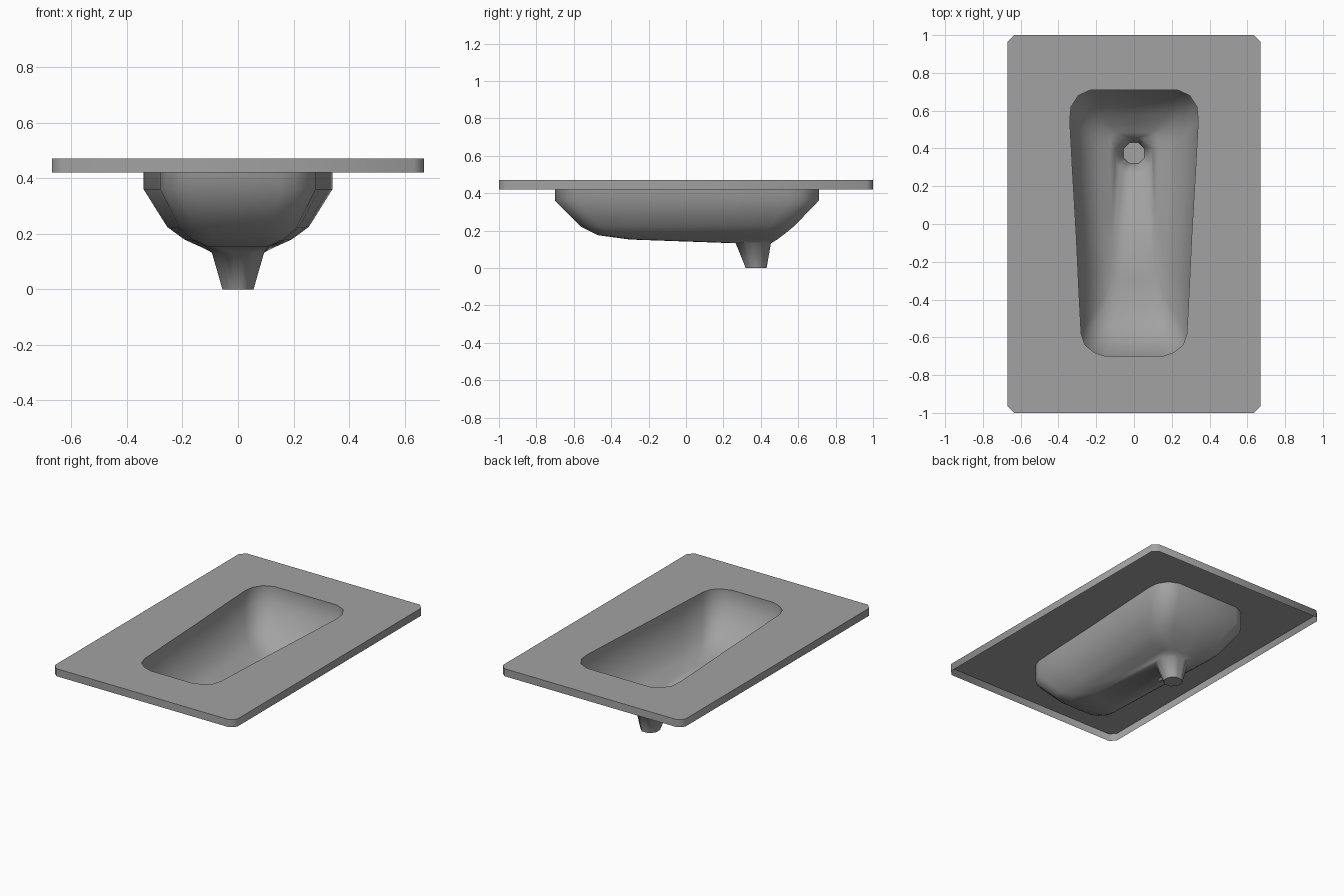
import bpy, bmesh, math

if "Cube" in bpy.data.objects:
    bpy.data.objects.remove(bpy.data.objects["Cube"])

grey = bpy.data.materials.new("dark_grey")
grey.diffuse_color = (.36, .36, .36, 1)
grey.use_nodes = True
grey.node_tree.nodes["Principled BSDF"].inputs["Base Color"].default_value = grey.diffuse_color

def finish(name, bm, angle):
    me = bpy.data.meshes.new(name)
    bm.to_mesh(me)
    bm.free()
    me.materials.append(grey)
    ob = bpy.data.objects.new(name, me)
    bpy.context.collection.objects.link(ob)
    bpy.ops.object.select_all(action='DESELECT')
    ob.select_set(True)
    bpy.context.view_layer.objects.active = ob
    bpy.ops.object.shade_smooth_by_angle(angle=math.radians(angle))
    return ob

def mirrored(half):
    # closed counter-clockwise loop from a right half that starts and ends on x = 0
    return half + [(-p[0], *p[1:]) for p in half[-2:0:-1]]

def loop(bm, pts):
    vs = [bm.verts.new(p) for p in pts]
    es = [bm.edges.new((vs[i - 1], vs[i])) for i in range(len(vs))]
    return vs, es

def bridge(bm, upper, lower, inward):
    n = len(upper)
    for i in range(n):
        j = (i + 1) % n
        q = (upper[i], upper[j], lower[j], lower[i])
        bm.faces.new(q if inward else q[::-1])

# right half of the basin opening, front to back
half = [(0, -.70), (.15, -.70), (.21, -.68), (.26, -.64), (.28, -.58), (.292, -.35),
        (.306, -.05), (.325, .27), (.34, .55), (.333, .62), (.295, .68), (.23, .71), (0, .71)]
Y0, Y1 = -.70, .71

def basin_ring(sx, ya, yb, za, zb):
    pts = []
    for x, y in half:
        t = (y - Y0) / (Y1 - Y0)
        pts.append((x * sx, ya + (yb - ya) * t, za + (zb - za) * t))
    return mirrored(pts)

def drain_ring(r, cy, z):
    # octagonal outline sampled to match the basin rings
    angles = [-90, -78.75, -67.5, -52.5, -37.5, -22.5, 0, 22.5, 37.5, 52.5, 67.5, 78.75, 90]
    pts = []
    for a in angles:
        k = r / math.cos(math.radians((a + 22.5) % 45 - 22.5))
        x = 0 if abs(a) == 90 else k * math.cos(math.radians(a))
        pts.append((x, cy + k * math.sin(math.radians(a)), z))
    return mirrored(pts)

# slab: top plate with the opening, and a thin skirt, open underneath
bm = bmesh.new()
outer = mirrored([(0, -1), (.635, -1), (.67, -.965), (.67, .965), (.635, 1), (0, 1)])
top, e1 = loop(bm, [(x, y, .47) for x, y in outer])
_, e2 = loop(bm, basin_ring(1, Y0, Y1, .47, .47))
bmesh.ops.triangle_fill(bm, edges=e1 + e2, use_beauty=True, normal=(0, 0, 1))
for f in bm.faces:
    f.normal_update()
    if f.normal.z < 0:
        f.normal_flip()
low = [bm.verts.new((x, y, .42)) for x, y in outer]
bridge(bm, top, low, False)
finish("slab", bm, 50)

# basin: lofted bowl running into the drain spout
bm = bmesh.new()
rings = [basin_ring(1, Y0, Y1, .47, .47),
         basin_ring(1, Y0, Y1, .36, .36),
         basin_ring(.75, -.56, .58, .22, .225),
         basin_ring(.57, -.47, .525, .175, .18),
         basin_ring(.38, -.30, .485, .152, .15),
         drain_ring(.094, .36, .132),
         drain_ring(.056, .375, 0)]
loops = [[bm.verts.new(p) for p in r] for r in rings]
for a, b in zip(loops, loops[1:]):
    bridge(bm, a, b, True)
# drain cap, kept as a hard-edged face
bm.faces.new([bm.verts.new(p) for p in rings[-1]])
finish("basin", bm, 85)
